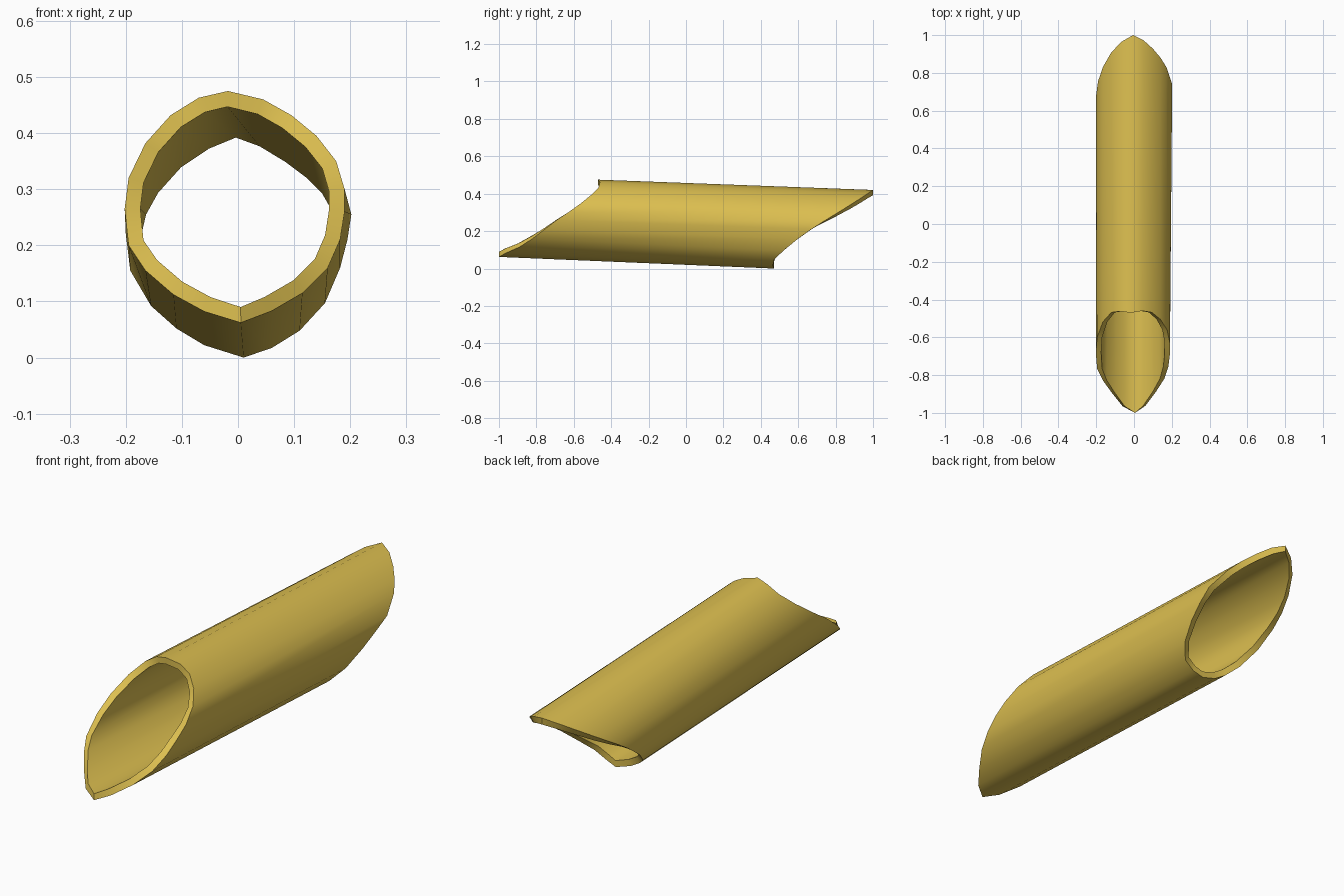
import bpy, bmesh
from mathutils import Vector

if "Cube" in bpy.data.objects:
    bpy.data.objects.remove(bpy.data.objects["Cube"])

WALL = 0.028

# End outlines (x, z), counter-clockwise from the bottom seam
FRONT = [(.005, .062), (.06, .083), (.115, .115), (.16, .16), (.182, .21), (.19, .26),
         (.19, .30), (.175, .35), (.14, .395), (.095, .432), (.045, .46), (-.018, .475),
         (-.07, .463), (-.12, .432), (-.165, .382), (-.195, .32), (-.202, .265),
         (-.195, .20), (-.165, .155), (-.115, .112), (-.06, .082)]
BACK = [(.01, 0), (.06, .017), (.11, .048), (.155, .097), (.182, .16), (.195, .21),
        (.202, .255), (.172, .31), (.14, .342), (.10, .372), (.05, .402), (-.005, .42),
        (-.065, .397), (-.12, .36), (-.165, .31), (-.19, .265), (-.2, .22),
        (-.192, .155), (-.155, .092), (-.11, .052), (-.06, .022)]
# Slanted cuts: (z, y) along each end
FRONT_CUT = [(.062, -1), (.082, -.965), (.115, -.89), (.16, -.82), (.21, -.755),
             (.26, -.69), (.32, -.60), (.38, -.52), (.432, -.468), (.46, -.46), (.475, -.47)]
BACK_CUT = [(0, .47), (.017, .465), (.048, .472), (.095, .52), (.16, .60), (.21, .67),
            (.255, .74), (.31, .83), (.37, .925), (.40, .97), (.42, 1)]


def lerp_table(table, z):
    for (a, p), (b, q) in zip(table, table[1:]):
        if z <= b:
            return p + (q - p) * (z - a) / (b - a)
    return table[-1][1]


def make_loops(bm, outline, cut):
    outer, inner = [], []
    n = len(outline)
    for i, (x, z) in enumerate(outline):
        d = Vector(outline[(i + 1) % n]) - Vector(outline[i - 1])
        d.normalize()
        y = lerp_table(cut, z)
        outer.append(bm.verts.new((x, y, z)))
        inner.append(bm.verts.new((x - d.y * WALL, y, z + d.x * WALL)))
    return outer, inner


def bridge(bm, a, b):
    n = len(a)
    for i in range(n):
        j = (i + 1) % n
        bm.faces.new((a[i], a[j], b[j], b[i]))


# Hollow tube with slanted ends
bm = bmesh.new()
fo, fi = make_loops(bm, FRONT, FRONT_CUT)
bo, bi = make_loops(bm, BACK, BACK_CUT)
for a, b in ((fo, bo), (bo, bi), (bi, fi), (fi, fo)):
    bridge(bm, a, b)
bmesh.ops.recalc_face_normals(bm, faces=bm.faces[:])
mesh = bpy.data.meshes.new("pasta_tube")
bm.to_mesh(mesh)
bm.free()
tube = bpy.data.objects.new("pasta_tube", mesh)
bpy.context.collection.objects.link(tube)

# Golden colour
mat = bpy.data.materials.new("golden")
mat.diffuse_color = (0.72, 0.52, 0.08, 1)
mat.use_nodes = True
mat.node_tree.nodes["Principled BSDF"].inputs["Base Color"].default_value = mat.diffuse_color
mesh.materials.append(mat)

# Smooth walls, crisp cut rims
bpy.context.view_layer.objects.active = tube
tube.select_set(True)
bpy.ops.object.shade_smooth_by_angle(angle=0.85)
